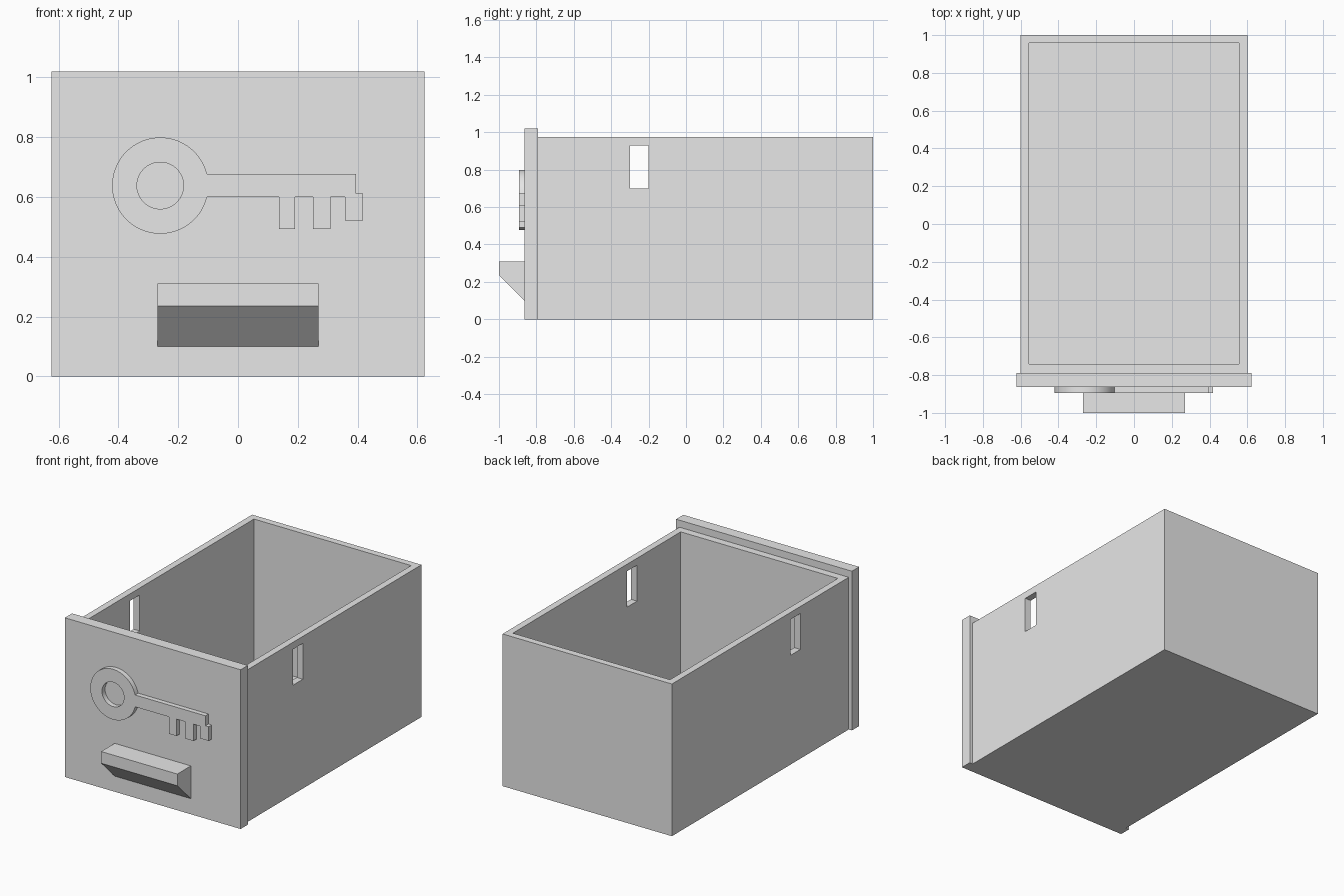
import bpy, bmesh, math

if "Cube" in bpy.data.objects:
    bpy.data.objects.remove(bpy.data.objects["Cube"], do_unlink=True)

GREY = (0.8, 0.8, 0.8, 1)
grey = bpy.data.materials.new("plain_grey")
grey.use_nodes = True
grey.diffuse_color = GREY
grey.node_tree.nodes["Principled BSDF"].inputs["Base Color"].default_value = GREY


def prism(name, outline, offset):
    """Closed solid from a planar outline, swept along the offset."""
    mesh = bpy.data.meshes.new(name)
    bm = bmesh.new()
    face = bm.faces.new([bm.verts.new(p) for p in outline])
    swept = bmesh.ops.extrude_face_region(bm, geom=[face], use_keep_orig=True)
    verts = [v for v in swept["geom"] if isinstance(v, bmesh.types.BMVert)]
    bmesh.ops.translate(bm, verts=verts, vec=offset)
    bmesh.ops.recalc_face_normals(bm, faces=bm.faces)
    bm.to_mesh(mesh)
    bm.free()
    mesh.materials.append(grey)
    obj = bpy.data.objects.new(name, mesh)
    bpy.context.scene.collection.objects.link(obj)
    return obj


def box(name, x, y, z):
    outline = [(x[0], y[0], z[0]), (x[1], y[0], z[0]),
               (x[1], y[1], z[0]), (x[0], y[1], z[0])]
    return prism(name, outline, (0, 0, z[1] - z[0]))


def cut(target, cutter):
    """Subtract the cutter, apply the result and drop the cutter."""
    cutter.hide_render = True
    mod = target.modifiers.new("cut", 'BOOLEAN')
    mod.operation = 'DIFFERENCE'
    mod.solver = 'EXACT'
    mod.object = cutter
    bpy.context.view_layer.objects.active = target
    bpy.ops.object.modifier_apply(modifier=mod.name)
    bpy.data.objects.remove(cutter, do_unlink=True)


def arc(cx, cz, radius, start, end, steps, y):
    return [(cx + radius * math.cos(a), y, cz + radius * math.sin(a))
            for a in (start + (end - start) * i / steps for i in range(steps + 1))]


# Open drawer box with a slot through both side walls
drawer = box("drawer_box", (-0.6, 0.6), (-0.79, 1), (0, 0.975))
cut(drawer, box("cavity", (-0.557, 0.557), (-0.742, 0.957), (0.043, 1.2)))
cut(drawer, box("side_slots", (-0.8, 0.8), (-0.3, -0.2), (0.7, 0.93)))

# Front panel
PANEL_Y = -0.863
box("front_panel", (-0.623, 0.623), (PANEL_Y, -0.79), (0, 1.02))

# Wedge-shaped pull handle
pull = [(PANEL_Y, 0.31), (-1, 0.31), (-1, 0.235), (PANEL_Y, 0.1)]
prism("pull_handle", [(-0.27, y, z) for y, z in pull], (0.54, 0, 0))

# Raised key: round bow, shaft and teeth in one outline
KEY_Y, CX, CZ, R = -0.894, -0.26, 0.638, 0.161
top, bottom, tooth = 0.676, 0.6, 0.492
a_top, a_bottom = math.asin((top - CZ) / R), math.asin((bottom - CZ) / R)
outline = arc(CX, CZ, R, a_top, 2 * math.pi + a_bottom, 72, KEY_Y)
for left, right in ((0.137, 0.19), (0.25, 0.31)):
    outline += [(left, KEY_Y, bottom), (left, KEY_Y, tooth),
                (right, KEY_Y, tooth), (right, KEY_Y, bottom)]
tip = [(0.358, bottom), (0.358, 0.521), (0.418, 0.521),
       (0.418, 0.612), (0.395, 0.612), (0.395, top)]
outline += [(x, KEY_Y, z) for x, z in tip]
key = prism("key_emblem", outline, (0, PANEL_Y - KEY_Y, 0))
hole = arc(CX, CZ, 0.078, 0, 2 * math.pi, 64, KEY_Y - 0.1)[:-1]
cut(key, prism("bow_hole", hole, (0, 0.3, 0)))

# Smooth the round walls of the key
bpy.ops.object.select_all(action='DESELECT')
key.select_set(True)
bpy.context.view_layer.objects.active = key
bpy.ops.object.shade_smooth_by_angle(angle=math.radians(30))
